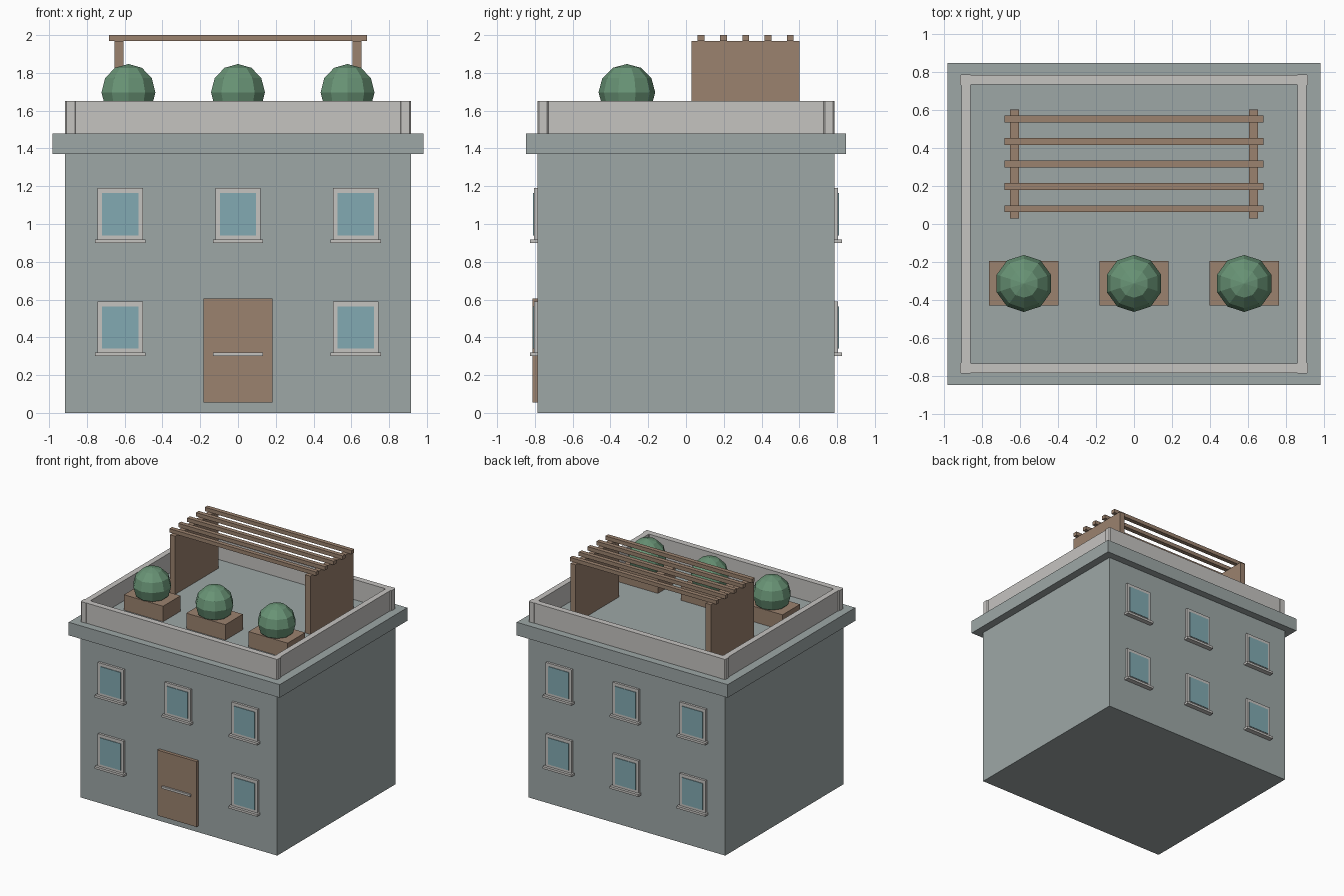
import bpy, bmesh, math

if "Cube" in bpy.data.objects:
    bpy.data.objects.remove(bpy.data.objects["Cube"])


def material(name, rgb):
    m = bpy.data.materials.new(name)
    m.diffuse_color = (*rgb, 1)
    m.use_nodes = True
    m.node_tree.nodes["Principled BSDF"].inputs["Base Color"].default_value = m.diffuse_color
    return m


WALL = material("grey_wall", (0.337, 0.386, 0.384))
STONE = material("pale_stone", (0.558, 0.546, 0.527))
WOOD = material("brown_wood", (0.328, 0.223, 0.156))
GLASS = material("blue_glass", (0.223, 0.402, 0.445))
LEAF = material("green_leaf", (0.141, 0.296, 0.181))


def finish(bm, name, mat):
    me = bpy.data.meshes.new(name)
    bm.to_mesh(me)
    bm.free()
    me.materials.append(mat)
    ob = bpy.data.objects.new(name, me)
    bpy.context.collection.objects.link(ob)
    return ob


def box(name, mat, x, y, z, chamfer=0):
    """Box from (min, max) ranges, optionally with cut vertical edges."""
    bm = bmesh.new()
    bmesh.ops.create_cube(bm, size=1)
    for v in bm.verts:
        v.co = [r[0] if c < 0 else r[1] for c, r in zip(v.co, (x, y, z))]
    if chamfer:
        edges = [e for e in bm.edges
                 if abs(e.verts[0].co.z - e.verts[1].co.z) > 0.01]
        bmesh.ops.bevel(bm, geom=edges, offset=chamfer, segments=1,
                        affect='EDGES')
    return finish(bm, name, mat)


def span(c, half):
    return (c - half, c + half)


def outward(side, near, far):
    return tuple(sorted((side * near, side * far)))


# Main block and cornice slab
box("main_block", WALL, (-0.915, 0.915), (-0.785, 0.785), (0, 1.37))
box("cornice", WALL, (-0.982, 0.982), (-0.848, 0.848), (1.37, 1.48))

# Parapet around the roof
PZ = (1.48, 1.65)
for s, fb, lr in ((-1, "front", "left"), (1, "back", "right")):
    box(f"parapet_{fb}", STONE, (-0.908, 0.908), outward(s, 0.735, 0.785), PZ)
    box(f"parapet_{lr}", STONE, outward(s, 0.86, 0.908), (-0.735, 0.735), PZ)
    for t, side in ((-1, "left"), (1, "right")):
        box(f"parapet_corner_{fb}_{side}", STONE, outward(t, 0.855, 0.916),
            outward(s, 0.727, 0.787), PZ, 0.008)

# Windows on front and back, with frame, pane and sill
for s, face in ((-1, "front"), (1, "back")):
    for floor, z0 in ((1, 0.315), (2, 0.915)):
        for i, x in enumerate((-0.623, 0, 0.623)):
            tag = f"{face}_{floor}_{i + 1}"
            box(f"sill_{tag}", STONE, span(x, 0.133),
                outward(s, 0.78, 0.826), (z0 - 0.015, z0 + 0.004))
            if s < 0 and floor == 1 and i == 1:
                continue  # the door takes this place
            box(f"frame_{tag}", STONE, span(x, 0.12),
                outward(s, 0.78, 0.804), (z0 + 0.004, z0 + 0.275))
            box(f"pane_{tag}", GLASS, span(x, 0.096),
                outward(s, 0.80, 0.809), (z0 + 0.025, z0 + 0.248))

# Front door
box("door", WOOD, (-0.183, 0.183), (-0.812, -0.78), (0.055, 0.605))

# Planters with round bushes
for i, x in enumerate((-0.58, 0, 0.58)):
    box(f"planter_{i + 1}", WOOD, span(x, 0.182), (-0.428, -0.195), (1.48, 1.61))
    bm = bmesh.new()
    bmesh.ops.create_uvsphere(bm, u_segments=10, v_segments=6, radius=0.15)
    bush = finish(bm, f"bush_{i + 1}", LEAF)
    bush.location = (x, -0.313, 1.697)

# Pergola: two side panels and five slats
for s, side in ((-1, "left"), (1, "right")):
    box(f"pergola_panel_{side}", WOOD, outward(s, 0.605, 0.653),
        (0.028, 0.602), (1.48, 1.97))
for i in range(5):
    box(f"pergola_slat_{i + 1}", WOOD, (-0.682, 0.682),
        span(0.08 + 0.118 * i, 0.018), (1.968, 2.0))
